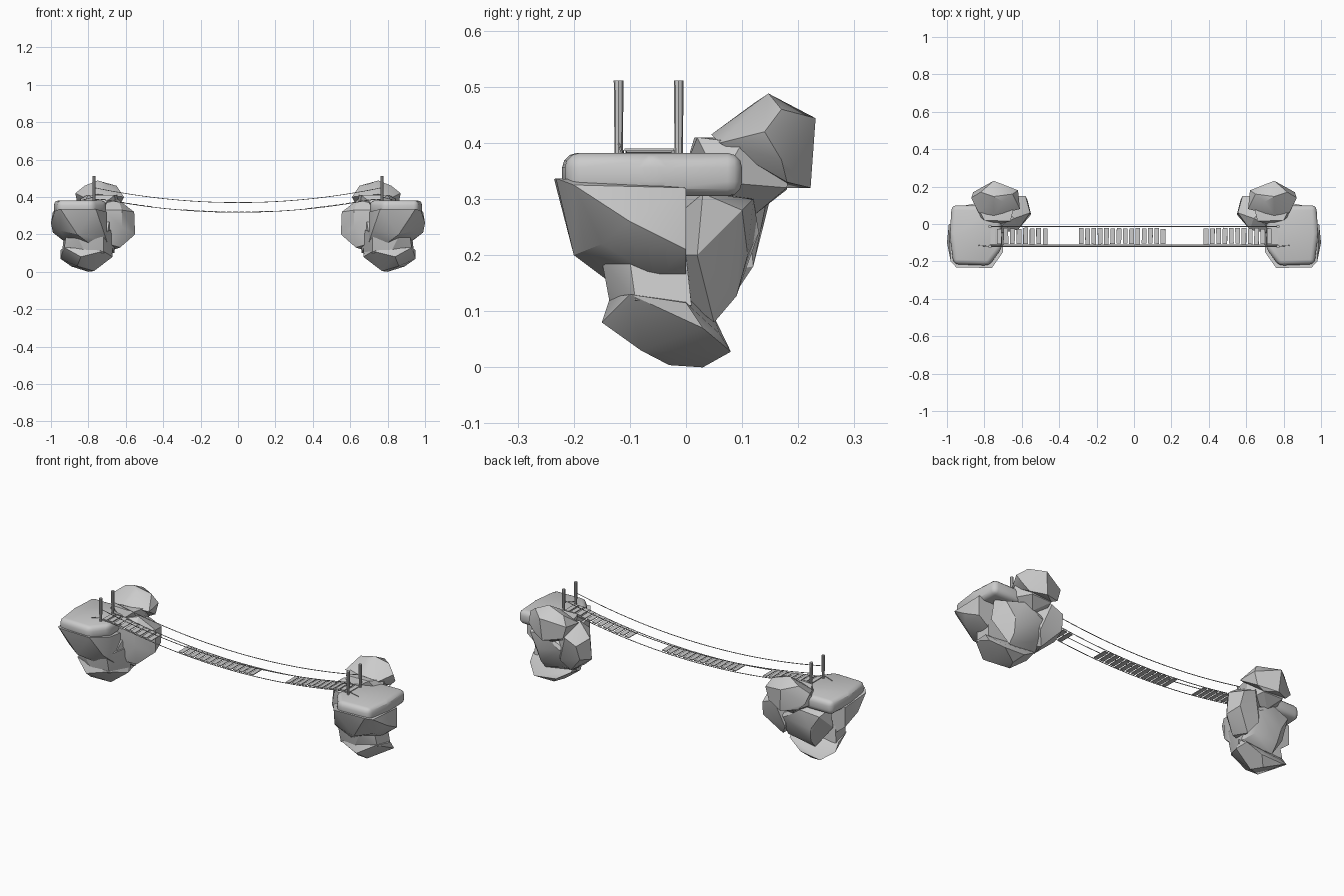
import bpy, bmesh, random
from mathutils import Matrix

if "Cube" in bpy.data.objects:
    bpy.data.objects.remove(bpy.data.objects["Cube"])
random.seed(4)


def finish(name, bm, angle=0.5):
    bmesh.ops.recalc_face_normals(bm, faces=bm.faces)
    me = bpy.data.meshes.new(name)
    bm.to_mesh(me)
    bm.free()
    ob = bpy.data.objects.new(name, me)
    bpy.context.collection.objects.link(ob)
    bpy.ops.object.select_all(action='DESELECT')
    bpy.context.view_layer.objects.active = ob
    ob.select_set(True)
    bpy.ops.object.shade_smooth_by_angle(angle=angle)
    return ob


def rock(name, pts, bevel=0.0, segs=1):
    """Faceted boulder from a few corner points, mirrored onto both banks."""
    for side, s in (("right", 1), ("left", -1)):
        bm = bmesh.new()
        for x, y, z in pts:
            bm.verts.new((s * x, y, z))
        r = bmesh.ops.convex_hull(bm, input=bm.verts)
        junk = {g for g in r["geom_interior"] + r["geom_unused"]
                if isinstance(g, bmesh.types.BMVert)}
        bmesh.ops.delete(bm, geom=list(junk), context='VERTS')
        bmesh.ops.dissolve_limit(bm, angle_limit=0.12, verts=bm.verts, edges=bm.edges)
        if bevel:
            bmesh.ops.bevel(bm, geom=bm.edges[:], offset=bevel, segments=segs,
                            profile=0.5, affect='EDGES')
        finish(f"{name}_{side}", bm)


# flat slab that carries the posts
outline = [(.705, -.13), (.775, -.222), (.965, -.215), (.985, -.06),
           (.975, .10), (.75, .10), (.71, .02)]
rock("top_slab", [(x, y, z) for x, y in outline for z in (.305, .382)], .026, 3)

# cliff rock under the slab, in two stacked layers
rock("upper_rock", [
    (.70, -.15, .32), (.76, -.235, .335), (.95, -.232, .337), (.98, -.2, .325),
    (.99, 0, .32), (.70, 0, .30), (1.0, -.1, .26), (.99, 0, .21), (.92, -.05, .16),
    (.95, -.15, .22), (.86, -.2, .2), (.72, -.17, .22), (.70, -.1, .16),
    (.80, -.14, .155), (.90, 0, .14)])
rock("neck_rock", [
    (.69, -.10, .22), (.72, -.14, .20), (.86, -.15, .19), (.92, -.10, .19),
    (.93, 0, .20), (.67, 0, .22), (.72, -.115, .10), (.82, -.135, .11),
    (.93, -.09, .12), (.94, .01, .11), (.67, 0, .10)])

# bottom rock
rock("lower_rock", [
    (.84, -.15, .08), (.72, -.12, .11), (.82, -.135, .125), (.93, -.1, .13),
    (.95, 0, .115), (.95, .03, .07), (.90, .06, .06), (.89, .08, .028), (.80, .03, 0),
    (.77, -.03, .004), (.67, -.02, .08), (.68, .05, .09), (.76, .07, .04),
    (.68, 0, .14), (.86, -.08, .03)])

# core joining all the rocks
rock("core_rock", [
    (.92, .03, .31), (.90, .10, .28), (.85, .11, .2), (.93, .02, .2), (.84, .09, .127),
    (.84, .05, .08), (.70, .09, .13), (.66, .03, .1), (.66, .12, .25), (.70, .13, .24),
    (.68, 0, .32), (.80, .12, .3), (.70, -.1, .2)])

# boulder on the side facing the gap
rock("inner_rock", [
    (.55, .05, .2), (.555, .06, .32), (.63, 0, .13), (.66, .08, .12), (.58, .15, .3),
    (.57, .13, .22), (.62, -.03, .24), (.62, -.03, .33), (.64, .03, .385), (.70, 0, .37),
    (.72, .1, .38), (.70, -.04, .15), (.70, .12, .18), (.65, .15, .33), (.72, -.05, .33)])

# ledge below the rear boulder
rock("rear_ledge", [
    (.66, .015, .41), (.80, .02, .41), (.84, .1, .40), (.64, .1, .41), (.80, .19, .39),
    (.68, .19, .40), (.68, .18, .317), (.80, .18, .32), (.75, .12, .27), (.65, .08, .3),
    (.85, .06, .33), (.72, 0, .36)])

# rear boulder
rock("rear_boulder", [
    (.75, .147, .488), (.75, .231, .444), (.74, .222, .32), (.68, .18, .32),
    (.82, .18, .33), (.75, .045, .415), (.70, .12, .47), (.62, .18, .41), (.61, .08, .40),
    (.87, .14, .42), (.83, .06, .40), (.82, .17, .46), (.65, .16, .46), (.86, .17, .37),
    (.64, .18, .34)])

# posts: slightly uneven eight-sided poles
POST_X, ROPE_Y = .77, (-.12, -.013)
for s in (-1, 1):
    for y in ROPE_Y:
        bm = bmesh.new()
        bmesh.ops.create_cone(bm, cap_ends=True, segments=8, radius1=.007,
                              radius2=.0088, depth=.16,
                              matrix=Matrix.Translation((s * POST_X, y, .431)))
        finish("post", bm)


def deck_z(x):
    return min(.32 + .073 * (x / .74) ** 2, .388)


def rail_z(x):
    return .37 + .08 * (x / POST_X) ** 2


def rope(name, pts, r=.002):
    cu = bpy.data.curves.new(name, 'CURVE')
    cu.dimensions = '3D'
    cu.bevel_depth = r
    cu.bevel_resolution = 1
    cu.use_fill_caps = True
    sp = cu.splines.new('POLY')
    sp.points.add(len(pts) - 1)
    for p, co in zip(sp.points, pts):
        p.co = (*co, 1)
    bpy.context.collection.objects.link(bpy.data.objects.new(name, cu))


# sagging hand ropes and deck ropes, with tails pegged on the slab
xs = [POST_X * (i / 16 - 1) for i in range(33)]
for y in ROPE_Y:
    rope("hand_rope", [(x, y, rail_z(x)) for x in xs])
for y in ROPE_Y:
    rope("deck_rope", [(x, y * .92 - .002, deck_z(x) - .002) for x in xs])
for s in (-1, 1):
    rope("rope_tail", [(s * .77, -.12, .40), (s * .83, -.115, .384)])

# planks in three runs, with gaps where boards are missing
for x0, x1, n in ((-.755, -.475, 9), (-.282, .155, 14), (.385, .757, 12)):
    for i in range(n):
        x = x0 + (x1 - x0) * i / (n - 1)
        bm = bmesh.new()
        bmesh.ops.create_cube(bm, size=1)
        bmesh.ops.scale(bm, vec=(.025, .084 + random.uniform(-.004, .004), .004),
                        verts=bm.verts)
        ob = finish("plank", bm)
        slope = (deck_z(x + .01) - deck_z(x - .01)) / .02
        ob.location = (x, -.065 + random.uniform(-.002, .002), deck_z(x))
        ob.rotation_euler = (0, -slope, random.uniform(-.02, .02))
